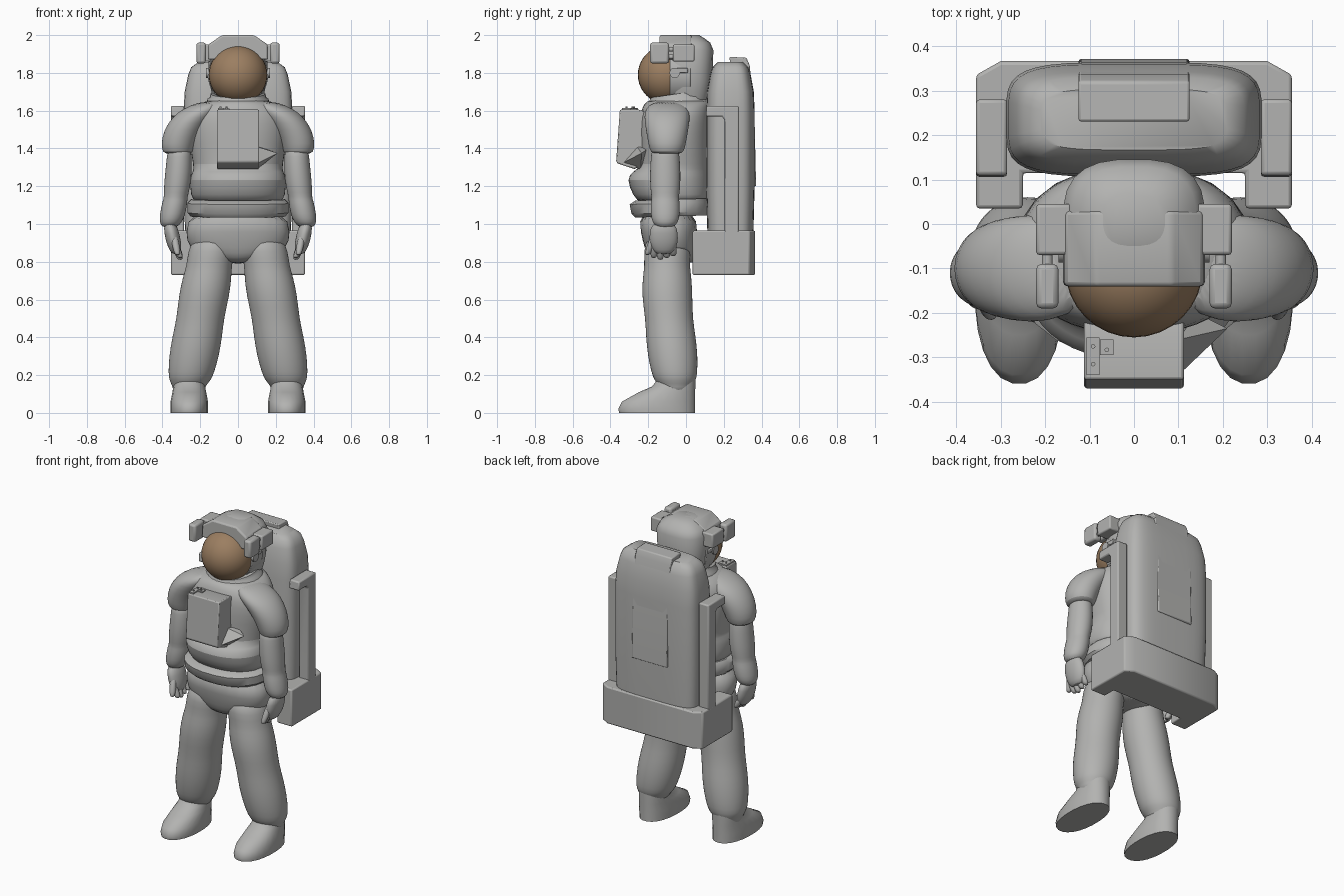
import bpy, bmesh, math
from mathutils import Vector, Matrix

cube = bpy.data.objects.get("Cube")
if cube:
    bpy.data.objects.remove(cube, do_unlink=True)


def material(name, red, green, blue):
    mat = bpy.data.materials.new(name)
    mat.use_nodes = True
    color = (red, green, blue, 1)
    mat.diffuse_color = color
    mat.node_tree.nodes["Principled BSDF"].inputs["Base Color"].default_value = color
    return mat


SUIT = material("suit_grey", .45, .45, .44)
VISOR = material("visor_bronze", .33, .21, .12)


def finish(name, bm, mat=SUIT, mirror=False, bevel=0, subdivide=False):
    """Turn a bmesh into a shaded object with its modifiers."""
    bmesh.ops.recalc_face_normals(bm, faces=bm.faces)
    mesh = bpy.data.meshes.new(name)
    bm.to_mesh(mesh)
    bm.free()
    mesh.materials.append(mat)
    obj = bpy.data.objects.new(name, mesh)
    bpy.context.collection.objects.link(obj)
    if bevel:
        modifier = obj.modifiers.new("bevel", "BEVEL")
        modifier.width, modifier.segments = bevel, 2
    if subdivide:
        modifier = obj.modifiers.new("subdivide", "SUBSURF")
        modifier.levels = modifier.render_levels = 1
    if mirror:
        obj.modifiers.new("mirror", "MIRROR")
    bpy.ops.object.select_all(action="DESELECT")
    obj.select_set(True)
    bpy.context.view_layer.objects.active = obj
    bpy.ops.object.shade_smooth_by_angle(angle=math.radians(40))


def loft(name, rings, power=2, sides=24, tilt=0, **options):
    """Skin level rings given as (height, centre x, centre y, radius x, radius y)."""
    bm = bmesh.new()
    loops = []
    for z, cx, cy, rx, ry in rings:
        loop = []
        for step in range(sides):
            angle = math.tau * (step + .5) / sides
            c, s = math.cos(angle), math.sin(angle)
            x = math.copysign(abs(c) ** (2 / power), c) * rx
            y = math.copysign(abs(s) ** (2 / power), s) * ry
            loop.append(bm.verts.new((cx + x, cy + y, z + tilt * y)))
        loops.append(loop)
    for low, high in zip(loops, loops[1:]):
        for i in range(sides):
            bm.faces.new((low[i - 1], low[i], high[i], high[i - 1]))
    bm.faces.new(loops[0])
    bm.faces.new(loops[-1])
    finish(name, bm, **options)


def limb(name, profile, centre, depth=lambda r: r, **options):
    """Loft (height, radius) pairs along a centre line rule."""
    loft(name, [(z, *centre(z), r, depth(r)) for z, r in profile], **options)


def body(name, profile, back, x=0, **options):
    """Loft (height, half width, front) triples against a straight back."""
    loft(name, [(z, x, (front + back) / 2, width, (back - front) / 2)
                for z, width, front in profile], **options)


def prism(name, profile, axis, start, end, **options):
    """Extrude a flat profile along the x, y or z axis."""
    bm = bmesh.new()
    points = []
    for point in profile:
        position = list(point)
        position.insert("xyz".index(axis), start)
        points.append(bm.verts.new(position))
    face = bm.faces.new(points)
    extruded = bmesh.ops.extrude_face_region(bm, geom=[face])["geom"]
    move = Vector([end - start if letter == axis else 0 for letter in "xyz"])
    bmesh.ops.translate(bm, vec=move, verts=[v for v in extruded if isinstance(v, bmesh.types.BMVert)])
    finish(name, bm, **options)


def box(name, x, y, z, **options):
    corners = [(x[0], y[0]), (x[1], y[0]), (x[1], y[1]), (x[0], y[1])]
    prism(name, corners, "z", *z, **options)


def cylinder(name, centre, radius, depth, axis, **options):
    bm = bmesh.new()
    turn = Vector((0, 0, 1)).rotation_difference(Vector([letter == axis for letter in "xyz"]))
    bmesh.ops.create_cone(bm, cap_ends=True, segments=32, radius1=radius, radius2=radius, depth=depth,
                          matrix=Matrix.Translation(centre) @ turn.to_matrix().to_4x4())
    finish(name, bm, **options)


paired = dict(mirror=True, subdivide=True)


def thicker(radius):
    return radius * 1.1


# Legs lean outwards towards the feet
limb("leg", [(.95, .11), (.85, .125), (.78, .12), (.72, .13), (.62, .135), (.5, .126), (.4, .133),
             (.3, .133), (.21, .122), (.17, .11), (.14, .085), (.1, .08)],
     centre=lambda z: (.283 - z / 6, max(-.1, -.04 - z / 10)), **paired)
body("boot", [(.18, .08, -.15), (.14, .085, -.18), (.11, .09, -.25), (.06, .1, -.34), (.02, .1, -.36),
              (0, .1, -.355)], back=.05, x=.258, power=2.2, mirror=True)

# Trousers, belt and upper suit
body("pelvis", [(.79, .06, -.16), (.82, .16, -.2), (.87, .265, -.22), (.95, .28, -.24), (1.08, .265, -.26)],
     back=.06, power=2.3, subdivide=True)
body("belt", [(1.04, .25, -.27), (1.06, .27, -.29), (1.11, .27, -.3), (1.13, .25, -.27)],
     back=.13, power=2.3, tilt=.03)
body("torso", [(1.1, .24, -.25), (1.15, .25, -.28), (1.24, .26, -.32), (1.28, .24, -.28), (1.3, .235, -.24),
               (1.43, .26, -.25), (1.54, .265, -.25), (1.6, .245, -.24), (1.64, .2, -.22), (1.66, .15, -.2)],
     back=.13, power=2.3, subdivide=True)
limb("collar", [(1.62, .175), (1.66, .162), (1.67, .15), (1.69, .145)],
     centre=lambda z: (0, -.045), tilt=.15)

# Arms with puffed sleeves and cuffs
limb("sleeve", [(1.37, .06), (1.38, .08), (1.42, .09), (1.5, .103), (1.57, .112), (1.61, .105), (1.65, .07)],
     centre=lambda z: (.32 - 3 * (z - 1.4) ** 2, -.1), depth=thicker, **paired)
limb("forearm", [(1.42, .06), (1.36, .066), (1.28, .071), (1.19, .07), (1.14, .062), (1.12, .067),
                 (1.05, .068), (1.01, .06), (.98, .04)],
     centre=lambda z: (.31 + .3 * (1.4 - z) ** 2, -.11), depth=lambda r: r * 1.15, **paired)

# Gloves: palm, four fingers and a thumb
limb("palm", [(1.01, .034), (.95, .04), (.9, .04), (.86, .03), (.84, .02)],
     centre=lambda z: (.16 + z / 5, -.118), depth=lambda r: r * 1.9, **paired)


def finger(name, top, tip):
    rings = []
    for part, radius in ((0, .018), (.5, .021), (.9, .018), (1, .01)):
        spot = Vector(top).lerp(Vector(tip), part)
        rings.append((spot.z, spot.x, spot.y, radius, radius))
    loft(name, rings, sides=10, **paired)


for number, label in enumerate(("index", "middle", "ring", "little")):
    y = -.17 + number * .034
    finger(label + "_finger", top=(.338, y, .9), tip=(.305, y, .81 + abs(number - 1) / 100))
finger("thumb", top=(.34, -.165, .95), tip=(.32, -.205, .835))

# Helmet shell, brim, visor and its ring
limb("helmet_shell", [(1.66, .13), (1.7, .142), (1.76, .153), (1.92, .16), (1.96, .14), (1.985, .1), (2, .07)],
     centre=lambda z: (0, .01), depth=lambda r: r * .85, power=2.7)
arch = [(.16, 1.87), (.157, 1.95), (.085, 2)]
prism("helmet_brim", arch + [(-x, z) for x, z in reversed(arch)], "y", -.14, .03, bevel=.01)
cylinder("visor_ring", (0, -.03, 1.79), radius=.16, depth=.11, axis="y", bevel=.006)
bm = bmesh.new()
bmesh.ops.create_uvsphere(bm, u_segments=32, v_segments=20, radius=.155,
                          matrix=Matrix.Translation((0, -.1, 1.79)))
finish("visor", bm, mat=VISOR)

# Helmet side housings, lamps and visor hinges
box("side_housing", (.14, .22), (-.07, .045), (1.86, 1.95), bevel=.008, mirror=True)
box("lamp", (.17, .22), (-.19, -.09), (1.85, 1.96), bevel=.012, mirror=True)
for z in (1.885, 1.925):
    cylinder("lamp_mount", (.195, -.08, z), radius=.012, depth=.03, axis="y", mirror=True)
cylinder("visor_hinge", (.158, -.06, 1.8), radius=.027, depth=.024, axis="x", mirror=True)
box("hinge_arm", (.14, .165), (-.05, .01), (1.8, 1.825), bevel=.004, mirror=True)

# Chest control unit with its bracket and switches
prism("chest_unit", [(-.25, 1.605), (-.35, 1.605), (-.37, 1.33), (-.36, 1.32), (-.27, 1.29), (-.2, 1.37),
                     (-.2, 1.59)], "x", -.112, .112, bevel=.006)
bm = bmesh.new()
for corner in ((.1, -.34, 1.32), (.1, -.26, 1.41), (.1, -.24, 1.29), (.21, -.235, 1.375), (.14, -.2, 1.4)):
    bm.verts.new(corner)
bmesh.ops.convex_hull(bm, input=bm.verts)
finish("chest_unit_bracket", bm)
box("control_panel", (-.107, -.078), (-.34, -.255), (1.6, 1.613))
box("switch_panel", (-.076, -.046), (-.295, -.26), (1.6, 1.611))
for x, y in ((-.092, -.315), (-.092, -.275), (-.061, -.283)):
    cylinder("control_knob", (x, y, 1.614), radius=.005, depth=.014, axis="z")

# Life support backpack with raised centre panel
limb("backpack", [(.93, .28), (1.2, .288), (1.6, .288), (1.7, .283), (1.79, .264), (1.83, .248), (1.857, .21)],
     centre=lambda z: (0, .235), depth=lambda r: 1.55 * r * r, power=4.2, sides=36)
prism("backpack_panel", [(.23, 1.885), (.32, 1.88), (.337, 1.84), (.362, 1.6), (.371, 1.2), (.3, 1.19)],
      "x", -.125, .125, bevel=.006)

# Backpack base with forward wings, and the side posts
half = [(.25, .115), (.25, .035), (.355, .035), (.355, .335), (.3, .366)]
prism("backpack_base", half + [(-x, y) for x, y in reversed(half)], "z", .73, .965, bevel=.008)
prism("side_post", [(.105, 1.57), (.11, 1.625), (.28, 1.625), (.28, .95), (.205, .95), (.205, 1.55),
                    (.19, 1.57)], "x", .285, .355, bevel=.008, mirror=True)
